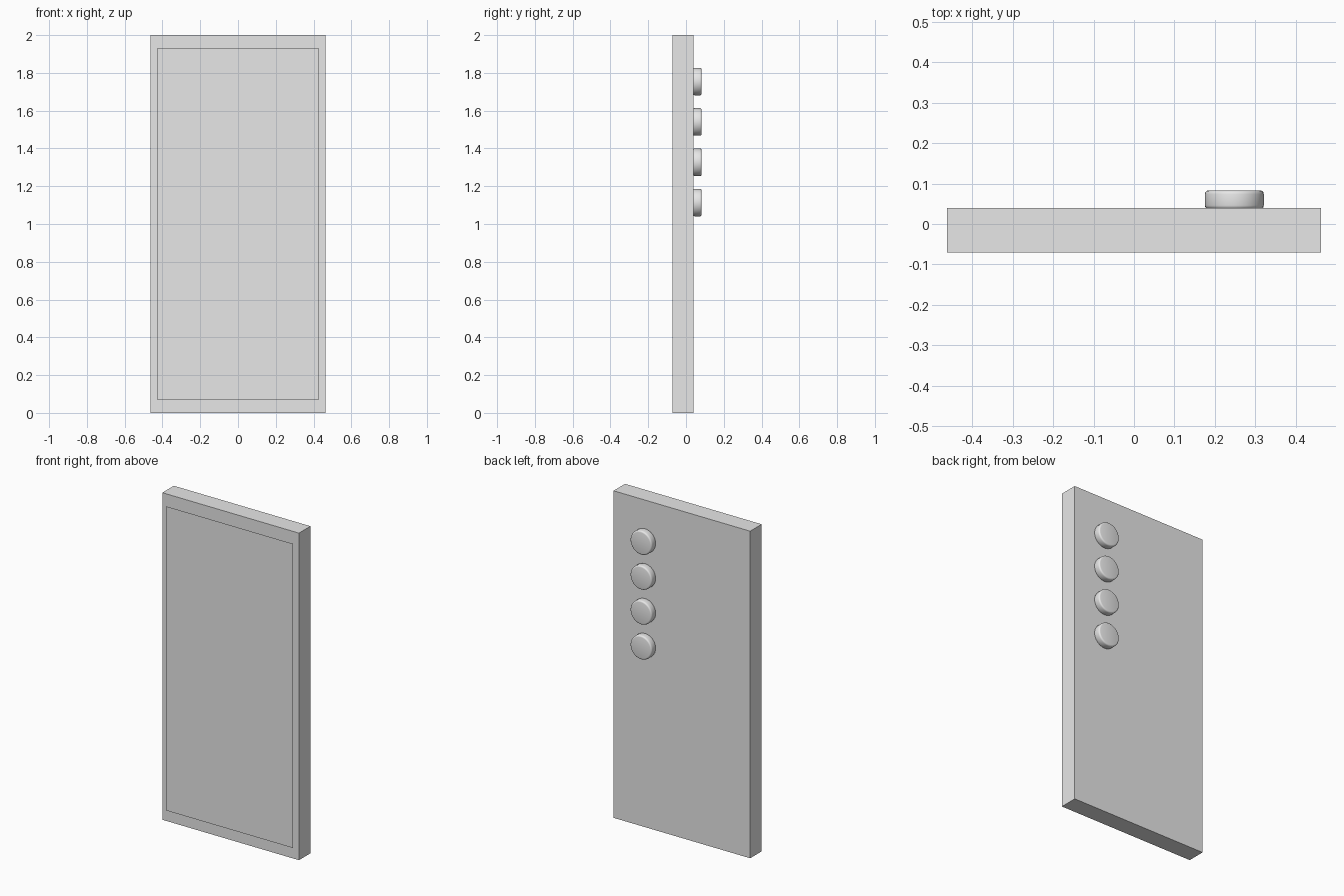
import bpy
import bmesh
from math import pi, radians
from mathutils import Matrix

default = bpy.data.objects.get("Cube")
if default:
    bpy.data.objects.remove(default, do_unlink=True)

grey = bpy.data.materials.new("light_grey")
grey.use_nodes = True
colour = (0.8, 0.8, 0.8, 1)
grey.diffuse_color = colour
grey.node_tree.nodes["Principled BSDF"].inputs["Base Color"].default_value = colour

FRONT, BACK = -0.071, 0.04


def add_object(name, bm, location):
    mesh = bpy.data.meshes.new(name)
    bm.to_mesh(mesh)
    bm.free()
    mesh.materials.append(grey)
    obj = bpy.data.objects.new(name, mesh)
    obj.location = location
    bpy.context.collection.objects.link(obj)
    return obj


# Slab body
bm = bmesh.new()
bmesh.ops.create_cube(bm, size=1, matrix=Matrix.Diagonal((0.924, BACK - FRONT, 2, 1)))
add_object("body", bm, (0, (FRONT + BACK) / 2, 1))

# Thin screen sheet just ahead of the front face
bm = bmesh.new()
upright = Matrix.Rotation(pi / 2, 4, "X")
bmesh.ops.create_grid(bm, x_segments=1, y_segments=1, size=0.5,
                      matrix=upright @ Matrix.Diagonal((0.86, 1.86, 1, 1)))
add_object("screen", bm, (0, FRONT - 0.011, 1))

# Column of four round-edged camera lenses on the back
for i in range(4):
    bm = bmesh.new()
    bmesh.ops.create_cone(bm, cap_ends=True, segments=32, radius1=0.073,
                          radius2=0.073, depth=0.046, matrix=upright)
    rims = [e for e in bm.edges if abs(e.verts[0].co.y - e.verts[1].co.y) < 0.001]
    bmesh.ops.bevel(bm, geom=rims, offset=0.009, segments=3, profile=0.5,
                    affect="EDGES")
    lens = add_object(f"camera_lens_{i + 1}", bm, (0.248, 0.06, 1.754 - 0.2135 * i))
    bpy.ops.object.select_all(action="DESELECT")
    lens.select_set(True)
    bpy.context.view_layer.objects.active = lens
    bpy.ops.object.shade_smooth_by_angle(angle=radians(40))
